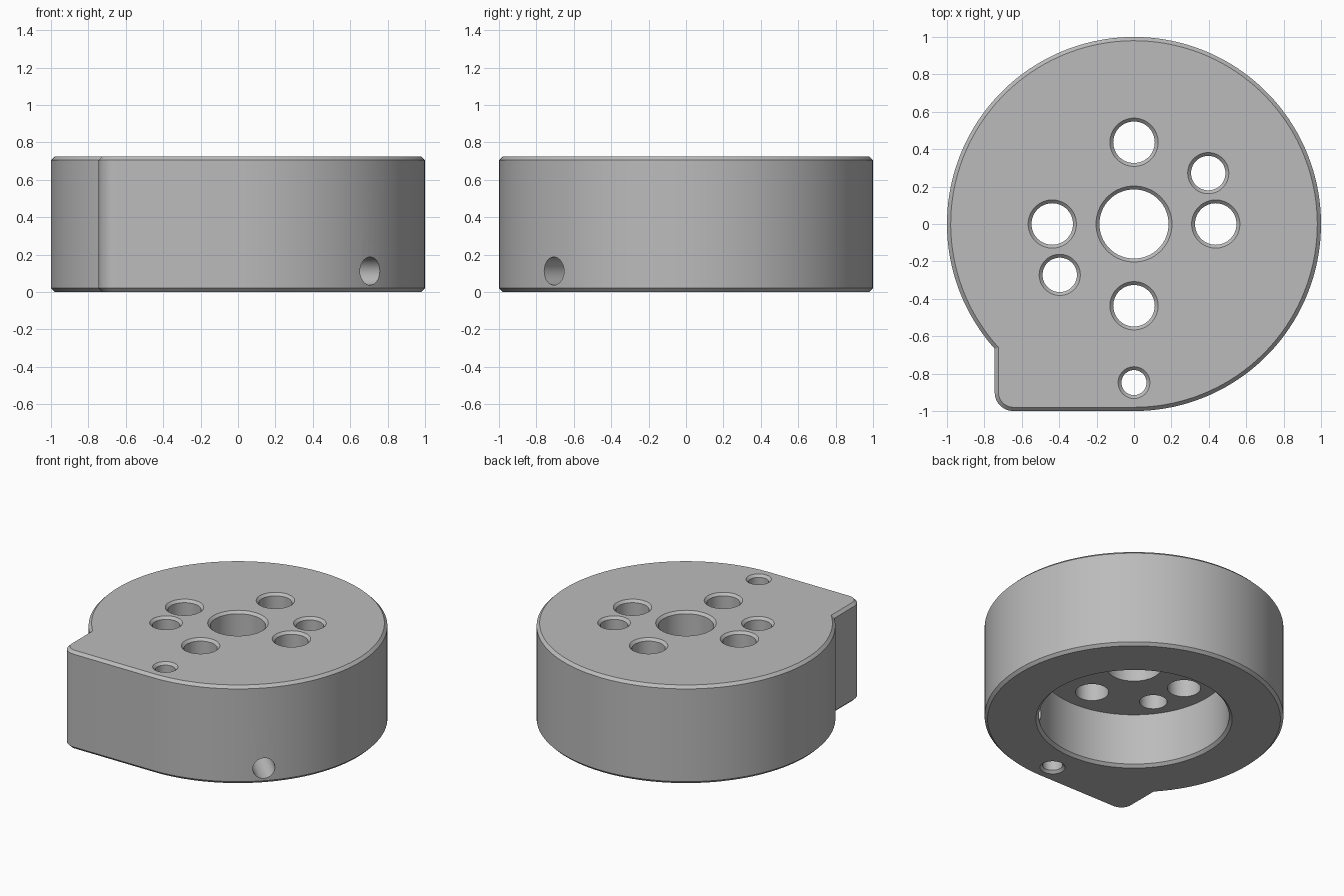
import bpy, bmesh
from math import sin, cos, pi, asin, radians
from mathutils import Matrix

if "Cube" in bpy.data.objects:
    bpy.data.objects.remove(bpy.data.objects["Cube"])

H = 0.725      # body height
C = 0.02       # edge chamfer
CEIL = 0.4     # ceiling of the underside recess
TAB_X = -0.745
FILLET = 0.1

grey = bpy.data.materials.new("plain grey")
grey.use_nodes = True
colour = (0.5, 0.5, 0.5, 1)
grey.diffuse_color = colour
grey.node_tree.nodes["Principled BSDF"].inputs["Base Color"].default_value = colour


def loft(name, rings):
    """Skin equal-length closed rings, bottom to top, and cap both ends."""
    bm = bmesh.new()
    loops = [[bm.verts.new(p) for p in ring] for ring in rings]
    n = len(loops[0])
    for a, b in zip(loops, loops[1:]):
        for i in range(n):
            j = (i + 1) % n
            bm.faces.new((a[i], a[j], b[j], b[i]))
    bm.faces.new(loops[0][::-1])
    bm.faces.new(loops[-1])
    mesh = bpy.data.meshes.new(name)
    bm.to_mesh(mesh)
    bm.free()
    mesh.materials.append(grey)
    obj = bpy.data.objects.new(name, mesh)
    bpy.context.collection.objects.link(obj)
    return obj


def lathe(name, profile, x=0, y=0, n=64):
    """Round solid from (radius, height) pairs."""
    return loft(name, [[(x + r * cos(2 * pi * i / n), y + r * sin(2 * pi * i / n), z)
                        for i in range(n)] for r, z in profile])


def outline(d, z):
    """Round body with a square tab at the front, shrunk by d."""
    R, x0, f = 1 - d, TAB_X + d, FILLET - d
    start, end = -pi / 2, pi + asin((1 - (x0 / R) ** 2) ** 0.5)
    pts = [(R * cos(start + (end - start) * i / 128),
            R * sin(start + (end - start) * i / 128), z) for i in range(129)]
    for i in range(13):
        a = pi + pi / 2 * i / 12
        pts.append((x0 + f + f * cos(a), -R + f + f * sin(a), z))
    return pts


body = loft("body", [outline(C, 0), outline(0, C), outline(0, H - C), outline(C, H)])


def hole(name, x, y, r, bottom):
    """Cutter with a chamfered mouth on the top face."""
    return lathe(name, bottom + [(r, H - 0.018), (r + 0.1, H + 0.082)], x, y)


# Underside recess with chamfered rim
cutters = [lathe("recess_cutter", [(0.757, -0.1), (0.637, C), (0.637, CEIL)], n=128)]

# Centre bore and four mounting holes
cutters.append(hole("bore_cutter", 0, 0, 0.185, [(0.185, 0.2)]))
for x, y in ((0.437, 0), (-0.437, 0), (0, 0.437), (0, -0.437)):
    cutters.append(hole("mount_cutter", x, y, 0.111, [(0.111, 0.2)]))

# Two dowel holes, widened at the recess ceiling
for s in (1, -1):
    cutters.append(hole("dowel_cutter", s * 0.397, s * 0.272, 0.092, [(0.092, 0.2)]))

# Small through hole beside the tab, chamfered at both ends
cutters.append(hole("pin_cutter", 0, -0.848, 0.067, [(0.167, -0.082), (0.067, 0.018)]))

# Radial side hole into the recess
side = lathe("side_cutter", [(0.075, 0.5), (0.075, 1.2)], n=48)
side.data.transform(Matrix.Translation((0, 0, 0.112)) @ Matrix.Rotation(radians(-45), 4, "Z")
                    @ Matrix.Rotation(radians(90), 4, "Y"))
cutters.append(side)

for c in cutters:
    c.hide_render = True
    mod = body.modifiers.new(c.name, "BOOLEAN")
    mod.operation, mod.solver, mod.object = "DIFFERENCE", "EXACT", c

# Bake the cuts, then drop the cutters
depsgraph = bpy.context.evaluated_depsgraph_get()
baked = bpy.data.meshes.new_from_object(body.evaluated_get(depsgraph))
body.modifiers.clear()
body.data = baked
for c in cutters:
    bpy.data.objects.remove(c)

bpy.ops.object.select_all(action="DESELECT")
body.select_set(True)
bpy.context.view_layer.objects.active = body
bpy.ops.object.shade_smooth_by_angle(angle=radians(25))
